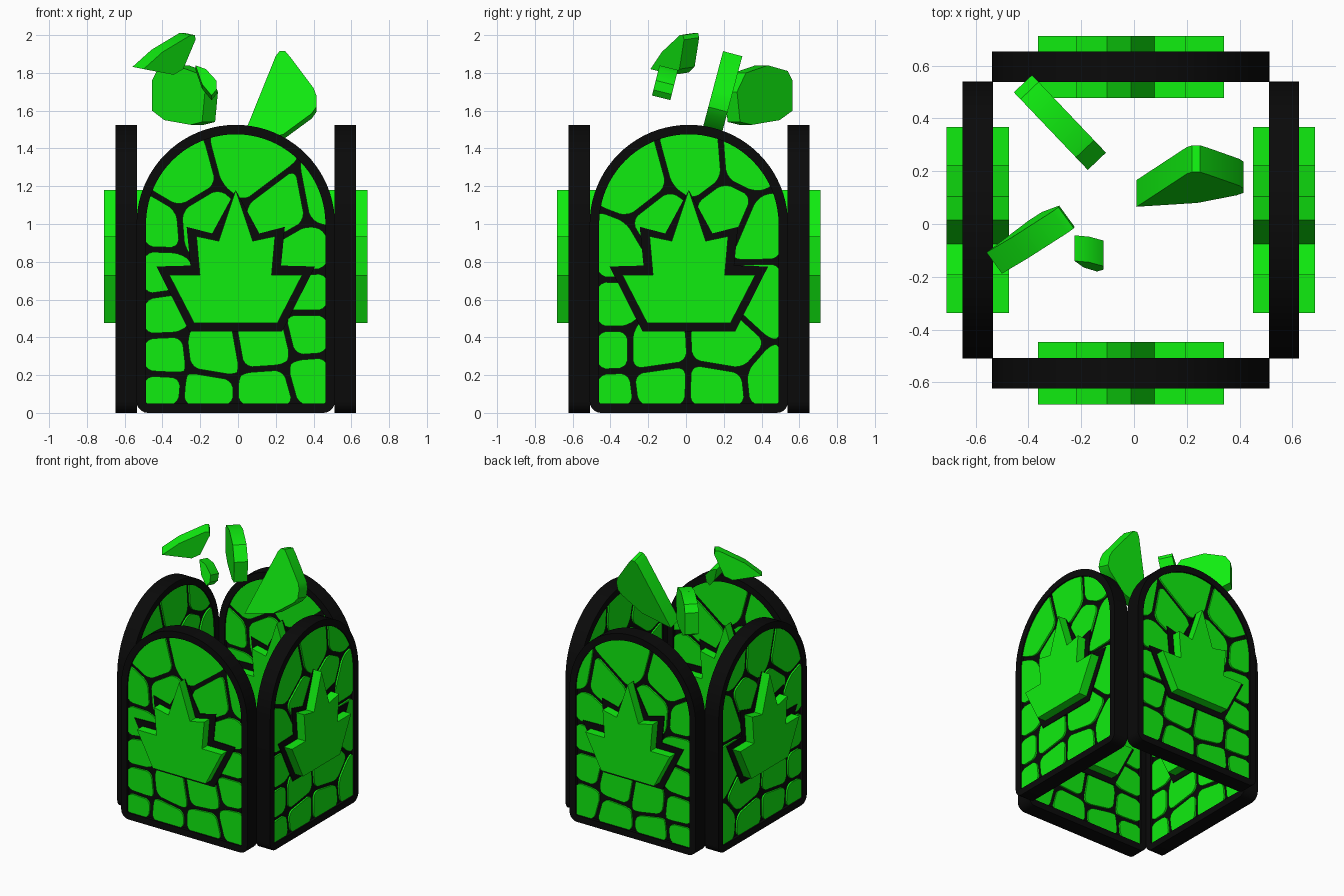
import bpy, bmesh
from math import sin, cos, pi, radians
from mathutils import Vector, Matrix

if "Cube" in bpy.data.objects:
    bpy.data.objects.remove(bpy.data.objects["Cube"])


def material(name, color):
    m = bpy.data.materials.new(name)
    m.diffuse_color = color
    m.use_nodes = True
    m.node_tree.nodes["Principled BSDF"].inputs["Base Color"].default_value = m.diffuse_color
    return m


GREEN = material("green_glow", (0.005, 0.85, 0.005, 1))
BLACK = material("black_trim", (0.003, 0.003, 0.003, 1))


def finish(bm, name, mat, matrix=Matrix()):
    bmesh.ops.recalc_face_normals(bm, faces=bm.faces)
    me = bpy.data.meshes.new(name)
    bm.to_mesh(me)
    bm.free()
    me.materials.append(mat)
    ob = bpy.data.objects.new(name, me)
    ob.matrix_world = matrix
    bpy.context.collection.objects.link(ob)
    bpy.ops.object.select_all(action='DESELECT')
    bpy.context.view_layer.objects.active = ob
    ob.select_set(True)
    bpy.ops.object.shade_smooth_by_angle(angle=radians(30))


def loft(bm, a, b):
    """Closed solid between two matching 3D loops."""
    va, vb = [bm.verts.new(p) for p in a], [bm.verts.new(p) for p in b]
    bm.faces.new(va)
    bm.faces.new(vb[::-1])
    n = len(a)
    for i in range(n):
        bm.faces.new((va[i], va[(i + 1) % n], vb[(i + 1) % n], vb[i]))


def prism(bm, pts, half):
    loft(bm, [(u, -half, z) for u, z in pts], [(u, half, z) for u, z in pts])


def arch(d):
    """Arched doorway outline, inset by d."""
    def arc(cx, cz, r, a0, a1, n):
        return [Vector((cx + r * cos(radians(a0 + (a1 - a0) * i / n)),
                        cz + r * sin(radians(a0 + (a1 - a0) * i / n)))) for i in range(n + 1)]
    return (arc(-.465, .06, .06 - d, 180, 270, 5) + arc(.465, .06, .06 - d, 270, 360, 5)
            + arc(0, 1.0, .525 - d, 0, 180, 40))


def clip(poly, p, n):
    """Keep the part of a polygon behind the line through p with normal n."""
    out = []
    for i, a in enumerate(poly):
        b = poly[(i + 1) % len(poly)]
        da, db = (a - p).dot(n), (b - p).dot(n)
        if da <= 0:
            out.append(a)
        if da * db < 0:
            out.append(a.lerp(b, da / (da - db)))
    return out


def rounded(poly, size):
    for s in (size, size * .4):
        out = []
        for i, a in enumerate(poly):
            for b in (poly[i - 1], poly[(i + 1) % len(poly)]):
                length = (b - a).length
                out.append(a.lerp(b, min(.3, s / max(length, 1e-6))))
        poly = out
    return poly


def mirrored(half):
    """Symmetric outline from its right half, first point on the axis."""
    return half + [(-u, z) for u, z in half[:0:-1]]


LEAF = mirrored([(0, 1.18), (.09, .91), (.208, .935), (.19, .73), (.352, .73), (.22, .475)])
TRIM = mirrored([(0, 1.18), (.125, .95), (.26, .985), (.24, .78), (.42, .775), (.245, .43)])

SEEDS_FRONT = [(-.29, 1.22), (.08, 1.32), (-.17, 1.02), (-.42, 1.0), (.26, 1.08), (.38, .87),
               (.47, 1.12), (.40, .62), (.40, .44), (-.43, .73), (-.40, .52), (-.39, .30),
               (-.40, .11), (-.13, .33), (-.17, .09), (.17, .09), (.42, .16), (.15, .38), (0, .7)]
SEEDS_SIDE = [(-.28, 1.2), (.05, 1.29), (.31, 1.31), (.2, 1.09), (.41, 1.0), (-.41, .86),
              (-.14, 1.02), (-.42, .55), (-.42, .34), (-.2, .34), (-.41, .1), (-.17, .13),
              (.16, .12), (.2, .36), (.42, .6), (.44, .15), (0, .7)]


def panel(name, seeds, matrix):
    # raised black rim
    bm = bmesh.new()
    outer, inner = arch(0), arch(.05)
    rings = [[bm.verts.new((u, y, z)) for u, z in loop]
             for loop, y in ((outer, -.0575), (outer, .0575), (inner, .0575), (inner, -.0575))]
    n = len(outer)
    for k in range(4):
        a, b = rings[k], rings[(k + 1) % 4]
        for i in range(n):
            j = (i + 1) % n
            bm.faces.new((a[i], a[j], b[j], b[i]))
    finish(bm, name + "_frame", BLACK, matrix)
    # black slab seen through the cracks
    bm = bmesh.new()
    prism(bm, arch(.03), .035)
    finish(bm, name + "_backing", BLACK, matrix)
    # cracked stone cells
    bm = bmesh.new()
    pts = [Vector(s) for s in seeds]
    for s in pts:
        poly = arch(.042)
        for t in pts:
            if t is not s:
                d = (t - s).normalized()
                poly = clip(poly, (s + t) / 2 - d * .014, d)
        if len(poly) > 2:
            prism(bm, rounded(poly, .03), .047)
    bmesh.ops.remove_doubles(bm, verts=bm.verts, dist=.0002)
    finish(bm, name + "_cells", GREEN, matrix)
    # leaf emblem through the panel, with its black border
    bm = bmesh.new()
    prism(bm, TRIM, .052)
    finish(bm, name + "_leaf_border", BLACK, matrix)
    bm = bmesh.new()
    prism(bm, LEAF, .118)
    finish(bm, name + "_leaf", GREEN, matrix)


CX, CY, R = -.012, .015, .58
turn = Matrix.Rotation(pi / 2, 4, 'Z')
panel("front_panel", SEEDS_FRONT, Matrix.Translation((CX, CY - R, 0)))
panel("back_panel", SEEDS_FRONT, Matrix.Translation((CX, CY + R, 0)))
panel("right_panel", SEEDS_SIDE, Matrix.Translation((CX + R, CY, 0)) @ turn)
panel("left_panel", SEEDS_SIDE, Matrix.Translation((CX - R, CY, 0)) @ turn)


def shard(name, pts, c, a, b, thick):
    """Plate whose front face lies on y = c + a*x + b*z, outlined in x and z."""
    off = Vector((-a, 1, -b)).normalized() * thick
    face = [Vector((x, c + a * x + b * z, z)) for x, z in pts]
    bm = bmesh.new()
    loft(bm, face, [p + off for p in face])
    finish(bm, name, GREEN)


# floating shards above the box
shard("large_shard", [(.20, 1.89), (.22, 1.915), (.25, 1.915), (.28, 1.88), (.40, 1.72), (.415, 1.68),
                      (.415, 1.62), (.39, 1.585), (.24, 1.475), (.01, 1.42)], -.311, 0, .265, .105)
shard("round_shard", [(-.455, 1.76), (-.43, 1.81), (-.33, 1.84), (-.22, 1.80), (-.175, 1.70),
                      (-.19, 1.54), (-.25, 1.525), (-.39, 1.55), (-.455, 1.60)], .021, -1.05, 0, .095)
shard("top_shard", [(-.50, 1.82), (-.40, 1.91), (-.25, 2.0), (-.228, 2.0), (-.225, 1.975),
                    (-.29, 1.82), (-.34, 1.79)], .45, .73, -.15, .1)
shard("small_shard", [(-.225, 1.84), (-.17, 1.82), (-.115, 1.76), (-.115, 1.71), (-.14, 1.68),
                      (-.19, 1.74)], -.6, 0, .25, .1)
